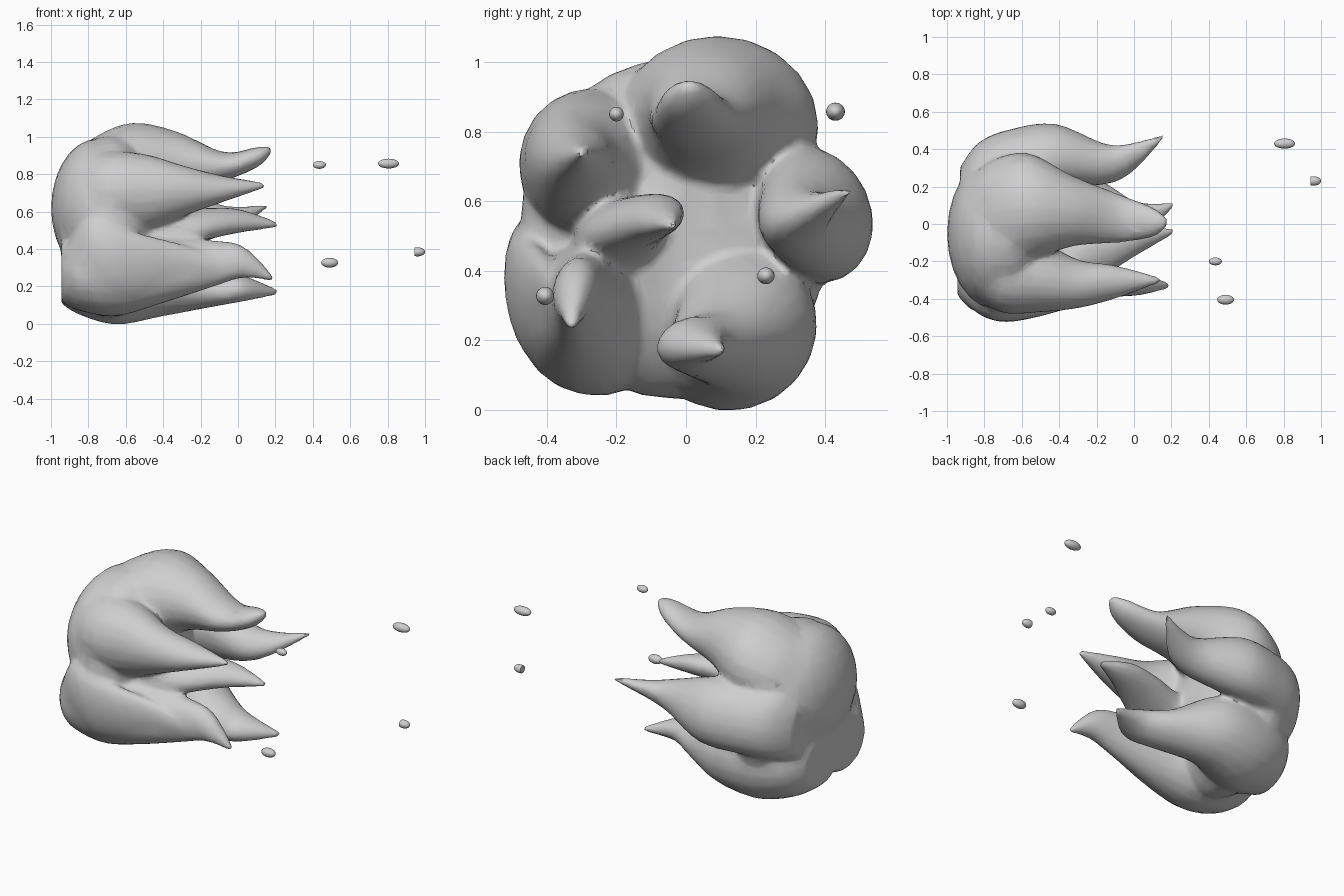
import bpy, bmesh, math
from mathutils import Matrix, Vector

if "Cube" in bpy.data.objects:
    bpy.data.objects.remove(bpy.data.objects["Cube"], do_unlink=True)

SIDES = 20
STEPS = 5
GREY = (0.62, 0.62, 0.62, 1)

ash = bpy.data.materials.new("ash grey")
ash.diffuse_color = GREY
ash.use_nodes = True
ash.node_tree.nodes["Principled BSDF"].inputs["Base Color"].default_value = GREY


def spline(a, b, c, d, t):
    """Catmull-Rom blend of four ring tuples."""
    return [0.5 * (2 * q + (r - p) * t + (2 * p - 5 * q + 4 * r - s) * t * t
                   + (3 * q - p - 3 * r + s) * t ** 3)
            for p, q, r, s in zip(a, b, c, d)]


def loft(bm, rings, tilt=0):
    """Sweep an ellipse through rings of (x, y, z, half width, half height)."""
    padded = [rings[0]] + rings + [rings[-1]]
    path = [spline(*padded[i:i + 4], k / STEPS)
            for i in range(len(rings) - 1) for k in range(STEPS)]
    path.append(rings[-1])
    turn = Matrix.Rotation(math.radians(tilt), 3, "X")
    loops = []
    for x, y, z, w, h in path:
        loop = []
        for k in range(SIDES):
            a = math.tau * k / SIDES
            offset = Vector((0, max(w, 0.01) * math.cos(a), max(h, 0.01) * math.sin(a)))
            loop.append(bm.verts.new(Vector((x, y, z)) + turn @ offset))
        loops.append(loop)
    for one, two in zip(loops, loops[1:]):
        for k in range(SIDES):
            n = (k + 1) % SIDES
            bm.faces.new((one[k], one[n], two[n], two[k]))
    bm.faces.new(loops[0][::-1])
    bm.faces.new(loops[-1])


def ball(bm, centre, radii):
    bmesh.ops.create_uvsphere(
        bm, u_segments=24, v_segments=14, radius=1,
        matrix=Matrix.Translation(centre) @ Matrix.Diagonal((*radii, 1)))


def finish(bm, name):
    bmesh.ops.recalc_face_normals(bm, faces=bm.faces)
    mesh = bpy.data.meshes.new(name)
    bm.to_mesh(mesh)
    bm.free()
    mesh.materials.append(ash)
    obj = bpy.data.objects.new(name, mesh)
    bpy.context.collection.objects.link(obj)
    bpy.ops.object.select_all(action="DESELECT")
    obj.select_set(True)
    bpy.context.view_layer.objects.active = obj
    return obj


# Rounded head of the flame
bm = bmesh.new()
ball(bm, (-.68, -.03, .52), (.28, .45, .49))
ball(bm, (-.75, -.05, .62), (.25, .4, .37))

# Top tongue
loft(bm, [(-.92, .02, .7, .18, .16), (-.78, .06, .77, .27, .22), (-.57, .09, .82, .29, .255),
          (-.33, .07, .86, .19, .17), (-.08, .03, .84, .13, .08), (.1, .01, .89, .08, .055),
          (.18, .01, .93, .02, .02)])
# Upper front tongue
loft(bm, [(-.92, -.15, .66, .18, .18), (-.72, -.25, .7, .22, .22), (-.5, -.28, .7, .19, .21),
          (-.3, -.32, .71, .13, .14), (-.1, -.31, .72, .09, .075), (.14, -.3, .74, .015, .015)], 15)
# Lower front tongue
loft(bm, [(-.945, -.2, .28, .18, .16), (-.85, -.25, .27, .22, .2), (-.65, -.26, .27, .23, .23),
          (-.4, -.3, .29, .15, .18), (-.15, -.31, .32, .085, .13), (.03, -.32, .33, .06, .085),
          (.19, -.33, .24, .015, .015)], -10)
# Outer ridge beside the lower front tongue
loft(bm, [(-.93, -.3, .26, .1, .14), (-.81, -.4, .36, .09, .2), (-.68, -.44, .33, .08, .2),
          (-.5, -.42, .31, .07, .17), (-.28, -.38, .31, .05, .11), (0, -.35, .29, .02, .03)], 8)
# Inner curling tongue
loft(bm, [(-.6, -.15, .45, .2, .12), (-.4, -.19, .5, .14, .1), (-.2, -.16, .53, .14, .08),
          (0, -.09, .55, .09, .06), (.21, -.04, .53, .015, .015)], 20)
# Bottom tongue
loft(bm, [(-.945, .03, .25, .17, .14), (-.85, .09, .25, .22, .2), (-.65, .12, .25, .25, .255),
          (-.4, .16, .24, .2, .2), (-.15, .08, .19, .14, .1), (.02, .02, .19, .1, .07),
          (.21, .1, .17, .015, .015)], 12)
# Back tongue
loft(bm, [(-.93, .13, .52, .17, .2), (-.83, .25, .55, .18, .22), (-.66, .33, .56, .17, .21),
          (-.42, .37, .56, .16, .19), (-.15, .32, .55, .11, .1), (0, .36, .57, .08, .05),
          (.16, .47, .63, .012, .012)], 25)

# Fuse the lobes into one skin
flame = finish(bm, "flame_body")
fuse = flame.modifiers.new("fuse", "REMESH")
fuse.mode = "VOXEL"
fuse.voxel_size = 0.014
soften = flame.modifiers.new("soften", "SMOOTH")
soften.factor = 0.5
soften.iterations = 8
reduce = flame.modifiers.new("reduce", "DECIMATE")
reduce.ratio = 0.12
for modifier in list(flame.modifiers):
    bpy.ops.object.modifier_apply(modifier=modifier.name)
bpy.ops.object.shade_smooth_by_angle(angle=math.radians(40))

# Drifting embers trailing the flame
embers = [((.435, -.2, .85), (.035, .021, .021)), ((.805, .43, .857), (.056, .027, .026)),
          ((.49, -.405, .327), (.045, .026, .026)), ((.96, .23, .385), (.04, .025, .024))]
for i, (centre, radii) in enumerate(embers):
    bm = bmesh.new()
    ball(bm, centre, radii)
    if i == 3:  # the farthest ember has a blunt leading end
        cut = bmesh.ops.bisect_plane(
            bm, geom=bm.verts[:] + bm.edges[:] + bm.faces[:],
            plane_co=(.945, 0, 0), plane_no=(-1, 0, 0), clear_outer=True)
        rim = [e for e in cut["geom_cut"] if isinstance(e, bmesh.types.BMEdge)]
        bmesh.ops.holes_fill(bm, edges=rim)
    finish(bm, f"ember_{i + 1}")
    bpy.ops.object.shade_smooth_by_angle(angle=math.radians(40))
